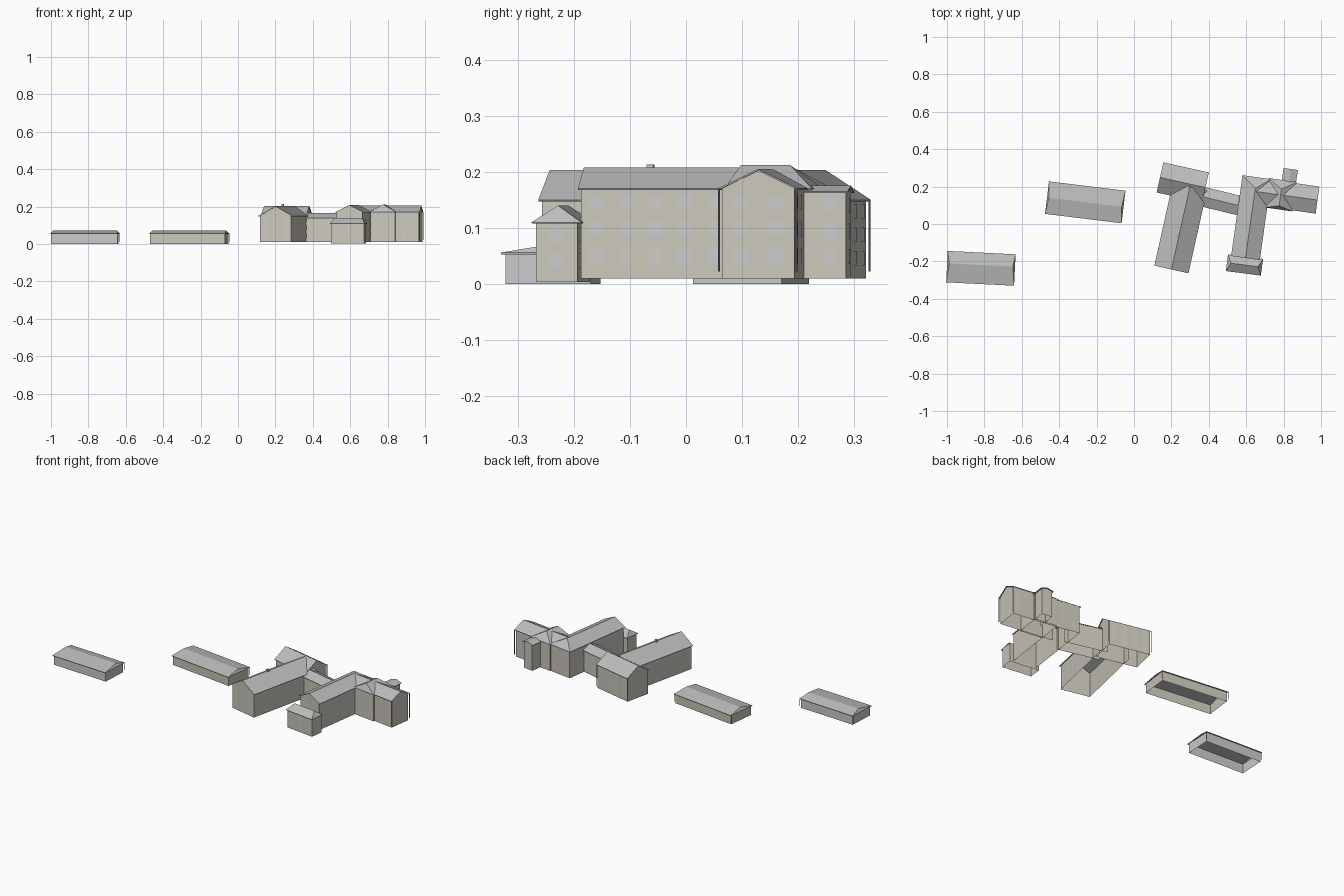
import bpy, math
from mathutils import Vector

if "Cube" in bpy.data.objects:
    bpy.data.objects.remove(bpy.data.objects["Cube"])


def material(name, rgb):
    m = bpy.data.materials.new(name)
    m.diffuse_color = (*rgb, 1)
    m.use_nodes = True
    m.node_tree.nodes["Principled BSDF"].inputs["Base Color"].default_value = m.diffuse_color
    return m


WALL = material("plaster", (0.60, 0.57, 0.49))
GREY = material("grey_wall", (0.52, 0.52, 0.52))
ROOF = material("slate", (0.50, 0.51, 0.51))
GLASS = material("pane", (0.58, 0.58, 0.58))
PIPE = material("pipe", (0.25, 0.25, 0.25))


def mesh_object(name, verts, faces, mat):
    me = bpy.data.meshes.new(name)
    me.from_pydata(verts, [], faces)
    me.materials.append(mat)
    ob = bpy.data.objects.new(name, me)
    bpy.context.collection.objects.link(ob)
    return ob


def wing(name, p0, p1, width, base, eave, ridge, hips=(0, 0), caps=(1, 1),
         inset=0.008, shift=0.0, rows=0, pipes=(), wall=WALL):
    """Open-bottomed walls and a pitched roof along the line p0 to p1."""
    a, b = Vector(p0), Vector(p1)
    length = (b - a).length
    d = (b - a).normalized()
    n = Vector((-d.y, d.x))

    def at(u, v, z):
        q = a + d * u + n * v
        return (q.x, q.y, z)

    h = width / 2
    # roof: two slopes plus hipped ends
    verts = [at(0, -h, eave), at(length, -h, eave), at(length, h, eave), at(0, h, eave),
             at(hips[0], shift, ridge), at(length - hips[1], shift, ridge)]
    faces = [(0, 1, 5, 4), (2, 3, 4, 5)]
    if hips[0]:
        faces.append((3, 0, 4))
    if hips[1]:
        faces.append((1, 2, 5))
    roof = mesh_object(name + "_roof", verts, faces, ROOF)
    solid = roof.modifiers.new("thickness", "SOLIDIFY")
    solid.thickness = 0.003
    solid.offset = -1
    # walls, with gables where the end is not hipped
    w = h - inset
    top = eave + (ridge - eave) * inset / h - 0.002
    u0, u1 = inset * 0.6, length - inset * 0.6
    verts = [at(u, v, z) for z in (base, top)
             for u, v in ((u0, -w), (u1, -w), (u1, w), (u0, w))]
    verts += [at(u0, shift, ridge - 0.002), at(u1, shift, ridge - 0.002)]
    faces = [(0, 1, 5, 4), (2, 3, 7, 6)]
    if caps[0]:
        faces.append((3, 0, 4, 7) if hips[0] else (3, 0, 4, 8, 7))
    if caps[1]:
        faces.append((1, 2, 6, 5) if hips[1] else (1, 2, 6, 9, 5))
    mesh_object(name + "_walls", verts, faces, wall)
    # window panes in even rows on every side
    verts, faces = [], []

    def pane(point, c, z):
        i = len(verts)
        verts.extend([point(c - 0.012, z - 0.013), point(c + 0.012, z - 0.013),
                      point(c + 0.012, z + 0.013), point(c - 0.012, z + 0.013)])
        faces.append((i, i + 1, i + 2, i + 3))

    e = 0.001
    sides = [(lambda c, z: at(c, -w - e, z), u0, u1), (lambda c, z: at(u1 - c + u0, w + e, z), u0, u1)]
    if caps[0]:
        sides.append((lambda c, z: at(u0 - e, -c, z), -w, w))
    if caps[1]:
        sides.append((lambda c, z: at(u1 + e, c, z), -w, w))
    for r in range(rows):
        z = base + (top - base) * (r + 0.85) / (rows + 0.4)
        for point, lo, hi in sides:
            count = max(1, int((hi - lo) / 0.053))
            for k in range(count):
                pane(point, lo + (hi - lo) * (k + 0.5) / count, z)
    if faces:
        mesh_object(name + "_windows", verts, faces, GLASS)
    # downpipes at chosen corners
    for end, side in pipes:
        x, y, _ = at(length * end, side * (h - 0.003), 0)
        bpy.ops.mesh.primitive_cylinder_add(vertices=6, radius=0.0018, depth=eave - base - 0.012,
                                            location=(x, y, (eave + base + 0.012) / 2))
        pipe = bpy.context.object
        pipe.name = name + "_downpipe"
        pipe.data.materials.append(PIPE)


# two long low sheds
wing("west_shed", (-1.0, -0.228), (-0.637, -0.246), 0.168, 0.0, 0.056, 0.073,
     hips=(0.012, 0.012), shift=0.018, pipes=((0, 1), (1, 1)), wall=GREY)
wing("middle_shed", (-0.465, 0.141), (-0.056, 0.091), 0.175, 0.0, 0.056, 0.073,
     hips=(0.01, 0.01), pipes=((0, 1), (1, 1)))

# left T-shaped house
wing("left_house_long", (0.2, -0.243), (0.299, 0.2), 0.187, 0.01, 0.15, 0.203,
     caps=(1, 0), rows=3)
wing("left_house_cross", (0.139, 0.249), (0.382, 0.195), 0.165, 0.01, 0.15, 0.203,
     rows=3, pipes=((0, 1), (1, 1)))

# low link between the two houses
wing("link", (0.33, 0.155), (0.585, 0.093), 0.105, 0.01, 0.14, 0.165, caps=(0, 0), rows=2)

# right house: long wing, east wing, cross roof, stair block and porch annex
wing("right_house_long", (0.596, -0.182), (0.657, 0.25), 0.155, 0.01, 0.17, 0.208,
     hips=(0, 0.06), rows=3)
wing("right_house_east", (0.65, 0.174), (0.981, 0.128), 0.146, 0.01, 0.17, 0.205,
     caps=(0, 1), rows=3, pipes=((1, -1), (1, 1)))
wing("cross_roof", (0.773, 0.078), (0.795, 0.235), 0.15, 0.01, 0.17, 0.212,
     hips=(0.02, 0.05), rows=3)
wing("stair_block", (0.82, 0.17), (0.838, 0.294), 0.077, 0.01, 0.165, 0.176,
     caps=(0, 1), rows=3)
wing("annex", (0.497, -0.207), (0.684, -0.231), 0.09, 0.004, 0.11, 0.14,
     hips=(0.022, 0.022), rows=2)

# small chimney on the left ridge
bpy.ops.mesh.primitive_cube_add(size=1, location=(0.24, -0.063, 0.203),
                                rotation=(0, 0, math.radians(-12.5)))
chimney = bpy.context.object
chimney.name = "chimney"
chimney.scale = (0.012, 0.012, 0.02)
chimney.data.materials.append(WALL)
